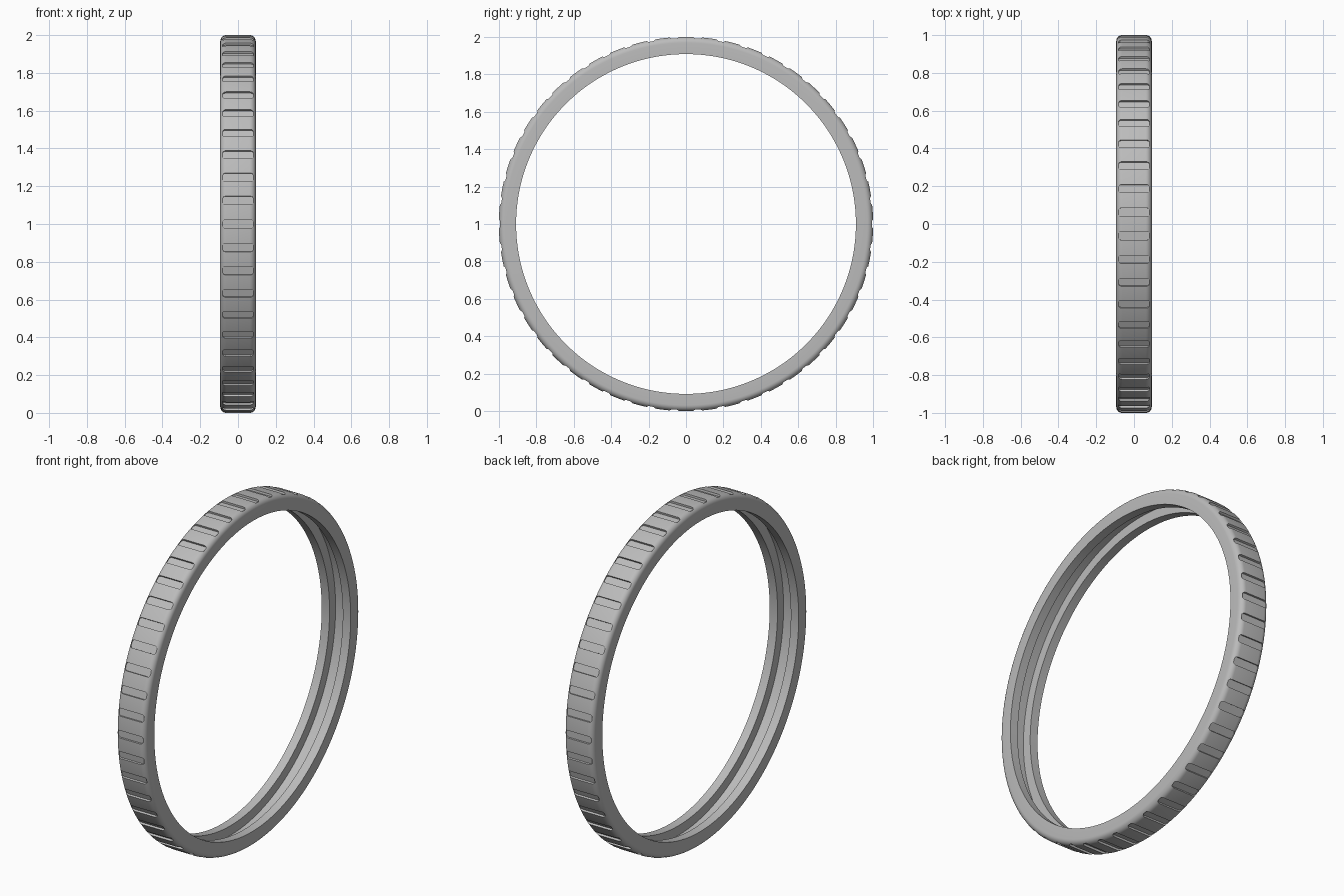
import bpy, bmesh
from math import pi, sin, cos
from mathutils import Matrix, Vector

cube = bpy.data.objects.get("Cube")
if cube:
    bpy.data.objects.remove(cube, do_unlink=True)

HALF_WIDTH, OUTER, INNER = 0.094, 1.0, 0.908
RECESS_HALF, RECESS_R = 0.043, 0.964
FILLET, SEGMENTS = 0.032, 200
GROOVES, GROOVE_FLOOR = 50, 0.988
CENTRE = Vector((0, 0, 1))

grey = bpy.data.materials.new("Mid grey")
grey.use_nodes = True
grey.diffuse_color = (0.5, 0.5, 0.5, 1)
grey.node_tree.nodes["Principled BSDF"].inputs["Base Color"].default_value = grey.diffuse_color


def make_object(name, bm):
    bmesh.ops.recalc_face_normals(bm, faces=bm.faces[:])
    mesh = bpy.data.meshes.new(name)
    bm.to_mesh(mesh)
    bm.free()
    mesh.materials.append(grey)
    obj = bpy.data.objects.new(name, mesh)
    bpy.context.collection.objects.link(obj)
    obj.location = CENTRE
    return obj


# Ring section: rounded outside, channel with two lips inside
half = [(RECESS_HALF, RECESS_R), (RECESS_HALF, INNER), (HALF_WIDTH, INNER)]
steps = 7
for i in range(steps + 1):
    a = i / steps * pi / 2
    half.append((HALF_WIDTH - FILLET + FILLET * cos(a), OUTER - FILLET + FILLET * sin(a)))
section = half + [(-x, r) for x, r in reversed(half)]

bm = bmesh.new()
loops = []
for s in range(SEGMENTS):
    turn = Matrix.Rotation(2 * pi * s / SEGMENTS, 3, 'X')
    loops.append([bm.verts.new(turn @ Vector((x, 0, r))) for x, r in section])
n = len(section)
for s in range(SEGMENTS):
    a, b = loops[s], loops[(s + 1) % SEGMENTS]
    for i in range(n):
        j = (i + 1) % n
        bm.faces.new((a[i], a[j], b[j], b[i]))
ring = make_object("grip_ring", bm)

# Round-cornered cutters for the grip grooves
LENGTH, WIDTH, CORNER, DEPTH = 0.164, 0.044, 0.014, 0.04
outline = []
for k, (sx, sy) in enumerate([(1, 1), (-1, 1), (-1, -1), (1, -1)]):
    for i in range(5):
        a = (k + i / 4) * pi / 2
        outline.append((sx * (LENGTH / 2 - CORNER) + CORNER * cos(a),
                        sy * (WIDTH / 2 - CORNER) + CORNER * sin(a)))
bm = bmesh.new()
for g in range(GROOVES):
    turn = Matrix.Rotation(2 * pi * g / GROOVES + pi / 2, 3, 'X')
    low, high = [[bm.verts.new(turn @ Vector((x, y, r))) for x, y in outline]
                 for r in (GROOVE_FLOOR, GROOVE_FLOOR + DEPTH)]
    bm.faces.new(low[::-1])
    bm.faces.new(high)
    for i in range(len(outline)):
        j = (i + 1) % len(outline)
        bm.faces.new((low[i], low[j], high[j], high[i]))
cutter = make_object("groove_cutter", bm)
cutter.hide_render = True

# Cut the grooves and smooth the ring
cut = ring.modifiers.new("Grooves", 'BOOLEAN')
cut.operation, cut.solver, cut.object = 'DIFFERENCE', 'EXACT', cutter
bpy.ops.object.select_all(action='DESELECT')
bpy.context.view_layer.objects.active = ring
ring.select_set(True)
bpy.ops.object.modifier_apply(modifier=cut.name)
bpy.data.objects.remove(cutter, do_unlink=True)
bpy.ops.object.shade_smooth_by_angle(angle=pi / 6)
